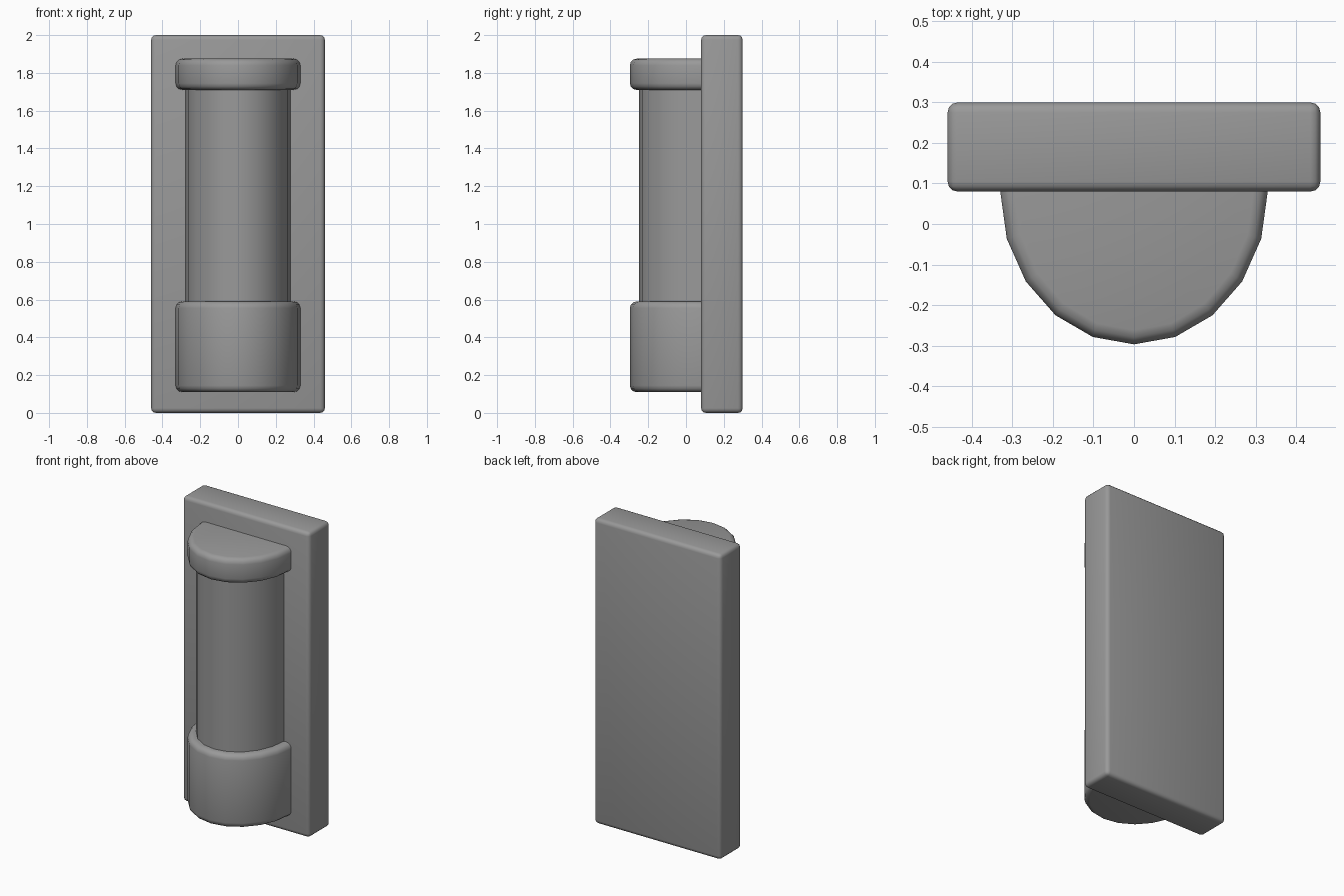
import bpy, bmesh
from math import sin, cos, pi, radians

cube = bpy.data.objects.get("Cube")
if cube:
    bpy.data.objects.remove(cube)

PLATE_FRONT = 0.08
PLATE_BACK = 0.30

grey = bpy.data.materials.new("plain grey")
grey.use_nodes = True
GREY = (0.32, 0.32, 0.32, 1)
grey.diffuse_color = GREY
grey.node_tree.nodes["Principled BSDF"].inputs["Base Color"].default_value = GREY


def finish(bm, name):
    bmesh.ops.recalc_face_normals(bm, faces=bm.faces)
    mesh = bpy.data.meshes.new(name)
    bm.to_mesh(mesh)
    bm.free()
    mesh.materials.append(grey)
    obj = bpy.data.objects.new(name, mesh)
    bpy.context.collection.objects.link(obj)
    bpy.ops.object.select_all(action='DESELECT')
    obj.select_set(True)
    bpy.context.view_layer.objects.active = obj
    bpy.ops.object.shade_smooth_by_angle(angle=radians(40))
    return obj


def half_round(name, rx, ry, z0, z1, rim=0.0, steps=10):
    """Half elliptical column standing out of the plate, with rounded rims."""
    if rim:
        arc = [i * pi / 6 for i in range(4)]
        low = [(z0 + rim * (1 - cos(a)), rim * (1 - sin(a))) for a in arc]
        profile = low + [(z0 + z1 - z, inset) for z, inset in reversed(low)]
    else:
        profile = [(z0, 0), (z1, 0)]
    bm = bmesh.new()
    rings = []
    for z, inset in profile:
        ring = []
        for i in range(steps + 1):
            a = pi * i / steps
            ring.append(bm.verts.new(((rx - inset) * cos(a),
                                      PLATE_FRONT - (ry - inset) * sin(a), z)))
        # tuck the flat back slightly into the plate
        for x in (inset - rx, rx - inset):
            ring.append(bm.verts.new((x, PLATE_FRONT + 0.03, z)))
        rings.append(ring)
    count = len(rings[0])
    for a, b in zip(rings, rings[1:]):
        for i in range(count):
            j = (i + 1) % count
            bm.faces.new((a[i], a[j], b[j], b[i]))
    bm.faces.new(rings[0])
    bm.faces.new(rings[-1])
    return finish(bm, name)


# Wall plate with rounded edges
bm = bmesh.new()
bmesh.ops.create_cube(bm, size=1)
bmesh.ops.scale(bm, vec=(0.92, PLATE_BACK - PLATE_FRONT, 2), verts=bm.verts)
bmesh.ops.translate(bm, vec=(0, (PLATE_FRONT + PLATE_BACK) / 2, 1), verts=bm.verts)
bmesh.ops.bevel(bm, geom=bm.edges[:], offset=0.025, segments=3,
                profile=0.5, affect='EDGES')
finish(bm, "wall_plate")

# Lamp: holder below, tube in the middle, cap on top
half_round("lower_holder", 0.33, 0.377, 0.11, 0.59, rim=0.035)
half_round("lamp_tube", 0.277, 0.328, 0.5, 1.78)
half_round("upper_cap", 0.33, 0.377, 1.71, 1.875, rim=0.035)
